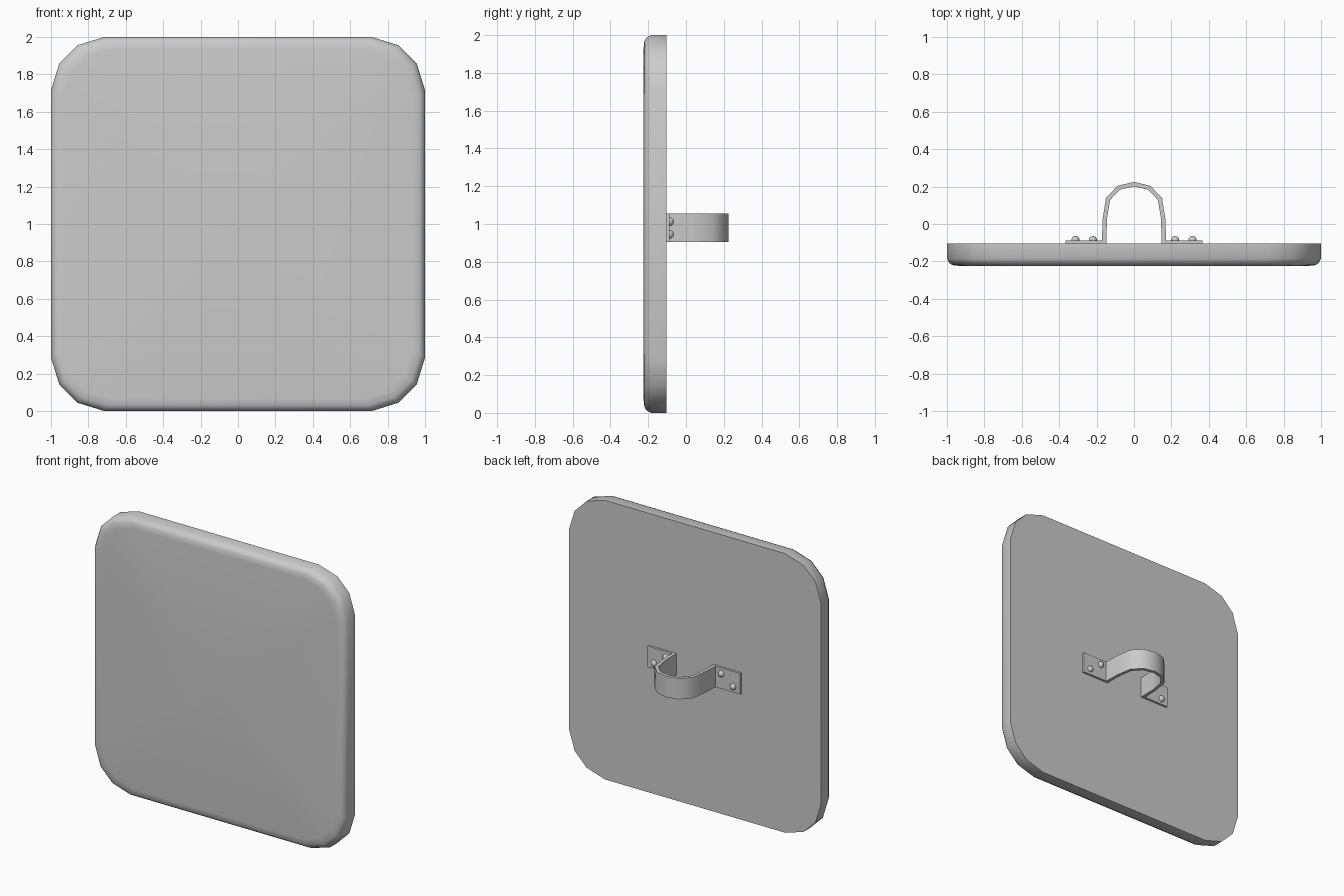
import bpy, bmesh, math

if "Cube" in bpy.data.objects:
    bpy.data.objects.remove(bpy.data.objects["Cube"])


def finish(bm, name, angle):
    bmesh.ops.recalc_face_normals(bm, faces=bm.faces)
    mesh = bpy.data.meshes.new(name)
    bm.to_mesh(mesh)
    bm.free()
    obj = bpy.data.objects.new(name, mesh)
    bpy.context.collection.objects.link(obj)
    bpy.ops.object.select_all(action='DESELECT')
    obj.select_set(True)
    bpy.context.view_layer.objects.active = obj
    bpy.ops.object.shade_smooth_by_angle(angle=math.radians(angle))
    return obj


# Shield board: chamfered-corner outline lofted through a rounded front rim
corner = [(1, 0.715), (0.955, 0.86), (0.86, 0.955), (0.715, 1)]
outline = (corner + [(-x, z) for x, z in reversed(corner)]
           + [(-x, -z) for x, z in corner] + [(x, -z) for x, z in reversed(corner)])
rim = [(0, -0.103), (0, -0.185), (0.013, -0.209), (0.03, -0.22), (0.065, -0.224)]
bm = bmesh.new()
rings = [[bm.verts.new((x * (1 - d), y, 1 + z * (1 - d))) for x, z in outline]
         for d, y in rim]
n = len(outline)
for a, b in zip(rings, rings[1:]):
    for i in range(n):
        j = (i + 1) % n
        bm.faces.new((a[i], a[j], b[j], b[i]))
centre = bm.verts.new((0, -0.225, 1))
for i in range(n):
    bm.faces.new((rings[-1][i], rings[-1][(i + 1) % n], centre))
bm.faces.new(rings[0])
finish(bm, "shield_board", 50)

# Handle: bent strap with a mounting flange on each side
outer = [(-0.367, -0.087), (-0.172, -0.087), (-0.167, 0.03), (-0.15, 0.14),
         (-0.088, 0.204), (0, 0.225)]
inner = [(-0.367, -0.103), (-0.147, -0.103), (-0.145, 0.025), (-0.128, 0.128),
         (-0.075, 0.184), (0, 0.201)]
outer += [(-x, y) for x, y in reversed(outer[:-1])]
inner += [(-x, y) for x, y in reversed(inner[:-1])]
bm = bmesh.new()
sections = [[bm.verts.new((x, y, z)) for (x, y), z in
             ((o, 0.905), (o, 1.055), (i, 1.055), (i, 0.905))]
            for o, i in zip(outer, inner)]
for a, b in zip(sections, sections[1:]):
    for i in range(4):
        j = (i + 1) % 4
        bm.faces.new((a[i], a[j], b[j], b[i]))
bm.faces.new(sections[0])
bm.faces.new(sections[-1])
finish(bm, "handle_strap", 50)

# Rivets: two low domes on each flange
for side, label in ((-1, "left"), (1, "right")):
    for x, z, place in ((0.22, 1.013, "inner"), (0.313, 0.945, "outer")):
        bm = bmesh.new()
        bmesh.ops.create_uvsphere(bm, u_segments=10, v_segments=6, radius=0.023)
        bmesh.ops.translate(bm, verts=bm.verts, vec=(side * x, -0.087, z))
        finish(bm, f"rivet_{label}_{place}", 60)
